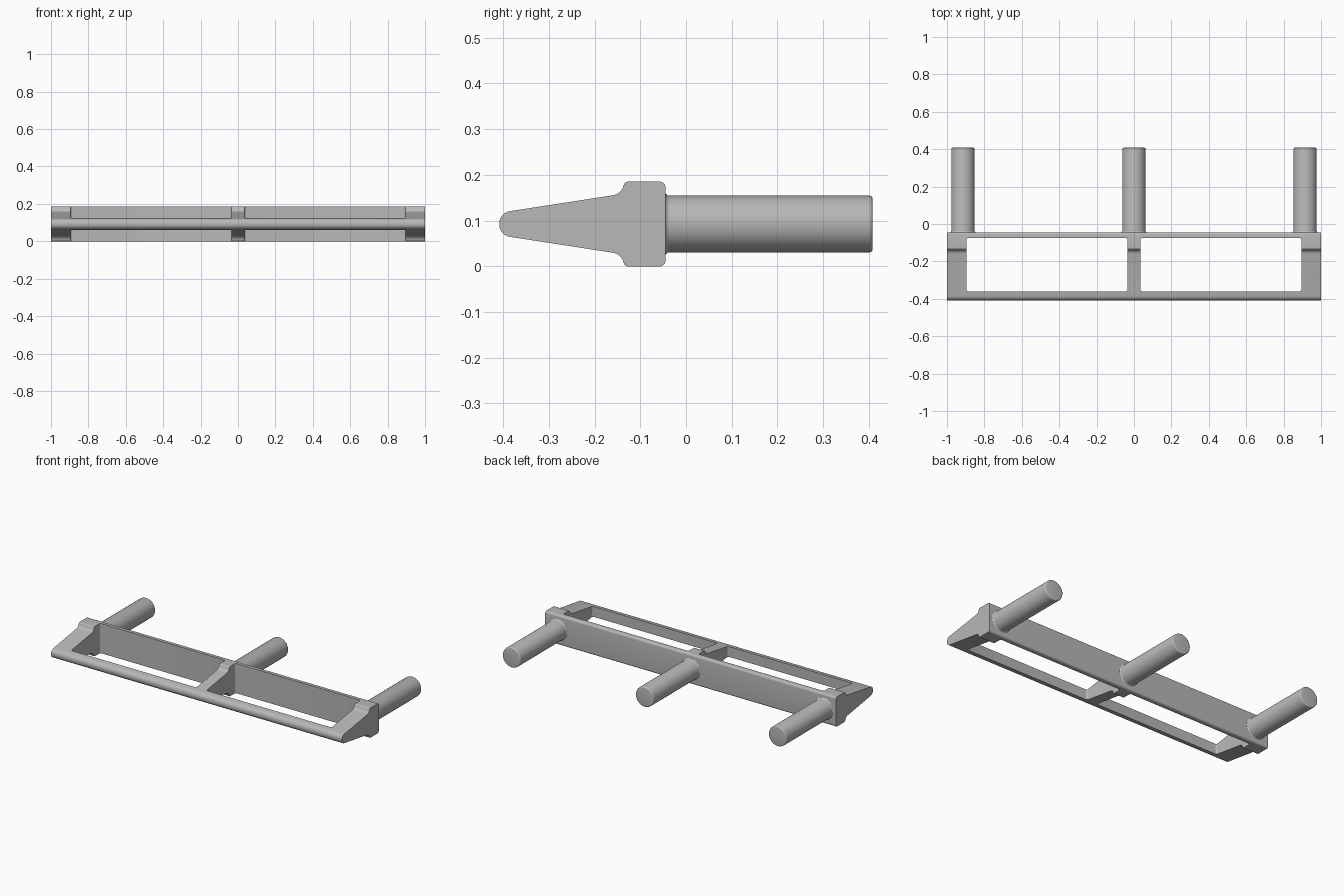
import bpy
import bmesh
import math
from mathutils import Vector

cube = bpy.data.objects.get("Cube")
if cube:
    bpy.data.objects.remove(cube, do_unlink=True)

grey = bpy.data.materials.new("satin grey")
grey.use_nodes = True
colour = (0.48, 0.48, 0.48, 1)
grey.diffuse_color = colour
grey.node_tree.nodes["Principled BSDF"].inputs["Base Color"].default_value = colour

MID_Z = 0.0925


def rounded(corners, steps=6):
    """Turn (u, v, radius) corners into an outline with arcs."""
    outline = []
    count = len(corners)
    for i, (u, v, radius) in enumerate(corners):
        p = Vector((u, v))
        a = (Vector(corners[i - 1][:2]) - p).normalized()
        b = (Vector(corners[(i + 1) % count][:2]) - p).normalized()
        half = a.angle(b) / 2
        centre = p + (a + b).normalized() * (radius / math.sin(half))
        start = p + a * (radius / math.tan(half)) - centre
        end = p + b * (radius / math.tan(half)) - centre
        sweep = start.angle_signed(end)
        for k in range(steps + 1):
            t = -sweep * k / steps
            c, s = math.cos(t), math.sin(t)
            outline.append(centre + Vector((c * start.x - s * start.y,
                                            s * start.x + c * start.y)))
    return outline


def make_object(name, bm):
    bmesh.ops.recalc_face_normals(bm, faces=bm.faces)
    mesh = bpy.data.meshes.new(name)
    bm.to_mesh(mesh)
    bm.free()
    mesh.materials.append(grey)
    obj = bpy.data.objects.new(name, mesh)
    bpy.context.collection.objects.link(obj)
    return obj


def extrude(name, points, offset):
    bm = bmesh.new()
    face = bm.faces.new([bm.verts.new(p) for p in points])
    moved = bmesh.ops.extrude_face_region(bm, geom=[face])["geom"]
    verts = [g for g in moved if isinstance(g, bmesh.types.BMVert)]
    bmesh.ops.translate(bm, verts=verts, vec=offset)
    return make_object(name, bm)


def select_only(obj):
    bpy.ops.object.select_all(action='DESELECT')
    obj.select_set(True)
    bpy.context.view_layer.objects.active = obj


def smooth(obj):
    select_only(obj)
    bpy.ops.object.shade_smooth_by_angle(angle=math.radians(30))


# Frame: one side profile, mirrored top to bottom, run along the full width
upper = [(-0.408, 0.0245, 0.026), (-0.142, 0.0655, 0.028),
         (-0.134, 0.0925, 0.01), (-0.045, 0.0925, 0.012)]
corners = upper + [(y, -z, r) for y, z, r in reversed(upper)]
profile = [Vector((-1, p.x, MID_Z + p.y)) for p in rounded(corners)]
frame = extrude("frame", profile, (2, 0, 0))

# Two openings leave the front bar, back plate and three brackets
for side in (-1, 1):
    x0, x1 = sorted((side * 0.035, side * 0.895))
    window = rounded([(x0, -0.36, 0.01), (x1, -0.36, 0.01),
                      (x1, -0.075, 0.01), (x0, -0.075, 0.01)])
    cutter = extrude("opening_cutter", [Vector((p.x, p.y, -0.1)) for p in window],
                     (0, 0, 0.5))
    cutter.hide_render = True
    cut = frame.modifiers.new("opening", 'BOOLEAN')
    cut.operation = 'DIFFERENCE'
    cut.solver = 'EXACT'
    cut.object = cutter
    select_only(frame)
    bpy.ops.object.modifier_apply(modifier=cut.name)
    bpy.data.objects.remove(cutter, do_unlink=True)
smooth(frame)

# Round pegs with a flared root and a softened tip
RADIUS = 0.062
root = [(RADIUS + 0.01 * (1 - math.sin(t)), -0.036 - 0.01 * math.cos(t))
        for t in (math.pi / 2 * k / 4 for k in range(5))]
tip = [(RADIUS - 0.007 * (1 - math.cos(t)), 0.401 + 0.007 * math.sin(t))
       for t in (math.pi / 2 * k / 4 for k in range(5))]
lathe = [(0, -0.046)] + root + tip + [(0, 0.408)]

for name, x in (("right_peg", -0.915), ("middle_peg", 0), ("left_peg", 0.915)):
    bm = bmesh.new()
    verts = [bm.verts.new((x + r, y, MID_Z)) for r, y in lathe]
    edges = [bm.edges.new(pair) for pair in zip(verts, verts[1:])]
    bmesh.ops.spin(bm, geom=verts + edges, cent=(x, 0, MID_Z), axis=(0, 1, 0),
                   angle=math.tau, steps=48)
    bmesh.ops.remove_doubles(bm, verts=bm.verts, dist=0.0001)
    smooth(make_object(name, bm))
